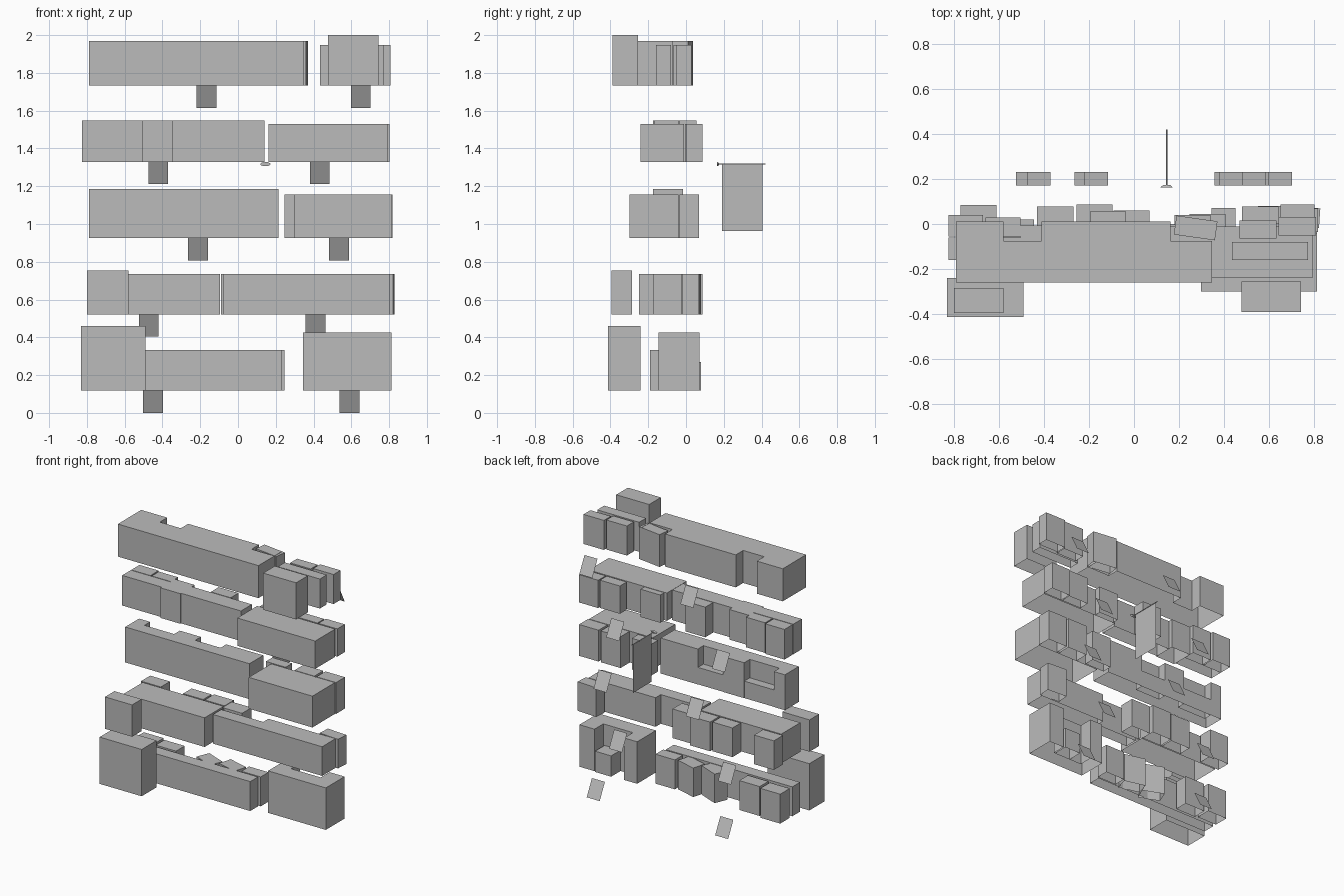
import bpy, bmesh, math
from mathutils import Vector

cube = bpy.data.objects.get("Cube")
if cube:
    bpy.data.objects.remove(cube, do_unlink=True)

grey = bpy.data.materials.new("plain grey")
grey.use_nodes = True
COLOUR = (0.5, 0.5, 0.5, 1)
grey.diffuse_color = COLOUR
grey.node_tree.nodes["Principled BSDF"].inputs["Base Color"].default_value = COLOUR


def finish(name, bm):
    mesh = bpy.data.meshes.new(name)
    bm.to_mesh(mesh)
    bm.free()
    mesh.materials.append(grey)
    ob = bpy.data.objects.new(name, mesh)
    bpy.context.collection.objects.link(ob)
    return ob


def prism(name, outline, z0, z1):
    """Raise a plan outline into walls and a top, open underneath."""
    bm = bmesh.new()
    low = [bm.verts.new((x, y, z0)) for x, y in outline]
    high = [bm.verts.new((x, y, z1)) for x, y in outline]
    for i in range(len(low)):
        bm.faces.new((low[i - 1], low[i], high[i], high[i - 1]))
    bm.faces.new(high)
    return finish(name, bm)


def block(name, x0, x1, y0, y1, z0, z1, turn=0):
    c = Vector(((x0 + x1) / 2, (y0 + y1) / 2, 0))
    ob = prism(name, [(x - c.x, y - c.y) for x, y in
                      ((x0, y0), (x1, y0), (x1, y1), (x0, y1))], z0, z1)
    ob.location = c
    ob.rotation_euler.z = math.radians(turn)
    return ob


def body(name, x0, x1, front, back, z0, z1, notches=()):
    """Long block with recesses (start, end, depth line) along its back."""
    outline = [(x0, front), (x1, front), (x1, back)]
    for a, b, y in sorted(notches, reverse=True):
        outline += [(b, back), (b, y), (a, y), (a, back)]
    outline.append((x0, back))
    clean = [p for i, p in enumerate(outline) if p != outline[i - 1]]
    return prism(name, clean, z0, z1)


def back_blocks(name, z0, z1, rows):
    for i, (x0, x1, y0, y1) in enumerate(rows):
        block(f"{name}_{i + 1}", x0, x1, y0, y1, z0, z1)


def sheet(name, corners):
    bm = bmesh.new()
    bm.faces.new([bm.verts.new(p) for p in corners])
    return finish(name, bm)


def flap(name, x, top):
    """Thin sloping sheet hanging behind a tier."""
    sheet(name, ((x, 0.17, top), (x, 0.23, top - 0.118),
                 (x + 0.105, 0.23, top - 0.118), (x + 0.105, 0.17, top)))


# First tier
z = 0.118
block("tier1_front_block", -0.83, -0.49, -0.413, -0.24, z, 0.46)
block("tier1_body", -0.79, 0.232, -0.19, -0.1, z, 0.333)
body("tier1_right_body", 0.345, 0.812, -0.145, 0.072, z, 0.425, [(0.45, 0.69, -0.03)])
block("tier1_low_block", 0.55, 0.68, -0.03, 0.08, z, 0.27)
back_blocks("tier1_back_block", z, 0.333,
            [(0.09, 0.247, -0.09, 0), (-0.61, -0.445, -0.08, 0.02), (-0.79, -0.63, -0.07, 0.04)])
block("tier1_turned_block_1", -0.275, -0.115, -0.1, 0, z, 0.33, -22)
block("tier1_turned_block_2", -0.095, 0.065, -0.09, 0.01, z, 0.33, -15)

# Second tier
z = 0.522
block("tier2_front_block", -0.8, -0.58, -0.395, -0.285, z, 0.755)
block("tier2_left_body", -0.75, -0.095, -0.25, -0.03, z, 0.735)
body("tier2_right_body", -0.08, 0.803, -0.175, -0.02, z, 0.735, [(-0.08, 0.26, -0.08)])
back_blocks("tier2_back_block", z, 0.735,
            [(-0.77, -0.61, -0.02, 0.085), (-0.43, -0.268, -0.02, 0.077),
             (-0.255, -0.095, -0.02, 0.087), (-0.09, 0.068, -0.05, 0.06)])
block("tier2_turned_block", 0.668, 0.825, -0.013, 0.075, z, 0.735, -4)

# Third tier
z = 0.926
notches = [(-0.7, -0.46, -0.08), (-0.29, -0.085, -0.08)]
body("tier3_left_body", -0.79, 0.215, -0.175, -0.015, z, 1.185, notches)
for i, (a, b, y) in enumerate(notches):
    block(f"tier3_step_{i + 1}", a, b, y, -0.017, z, 1.05)
block("tier3_right_body", 0.297, 0.812, -0.3, -0.04, z, 1.155)
back_blocks("tier3_back_block", z, 1.155,
            [(0.66, 0.818, -0.035, 0.068), (0.482, 0.642, -0.035, 0.068),
             (0.247, 0.407, -0.03, 0.045)])

# Fourth tier
z = 1.327
block("tier4_left_body", -0.825, -0.505, -0.16, -0.06, z, 1.547)
block("tier4_middle_body", -0.505, -0.345, -0.174, -0.007, z, 1.547)
block("tier4_long_body", -0.345, 0.14, -0.166, -0.04, z, 1.547)
back_blocks("tier4_left_back_block", z, 1.547,
            [(-0.825, -0.67, -0.055, 0.04), (-0.66, -0.505, -0.055, 0.028),
             (-0.195, -0.035, -0.035, 0.055)])
block("tier4_right_body", 0.162, 0.793, -0.24, -0.01, z, 1.53)
back_blocks("tier4_right_back_block", z, 1.53,
            [(0.18, 0.34, -0.005, 0.04), (0.48, 0.642, 0, 0.078), (0.65, 0.803, 0, 0.087)])

# Fifth tier
z = 1.732
body("tier5_left_body", -0.79, 0.347, -0.26, 0.01, z, 1.97,
     [(-0.58, -0.41, -0.075), (0.162, 0.347, -0.075)])
block("tier5_turned_block", 0.182, 0.366, -0.06, 0.025, z, 1.968, -8)
block("tier5_front_block", 0.477, 0.743, -0.39, -0.255, z, 2)
block("tier5_right_body", 0.435, 0.774, -0.16, -0.08, z, 1.948)
back_blocks("tier5_back_block", z, 1.948,
            [(0.468, 0.634, -0.065, 0.015), (0.643, 0.808, -0.05, 0.03)])

# Sloping flaps, two under every tier
for tier, (left, right, top) in enumerate((
        (-0.502, 0.537, 0.118), (-0.525, 0.357, 0.522), (-0.265, 0.482, 0.926),
        (-0.475, 0.38, 1.33), (-0.22, 0.597, 1.733)), 1):
    flap(f"tier{tier}_flap_left", left, top)
    flap(f"tier{tier}_flap_right", right, top)

# Hanging banner on its rod, with a wall mount
BANNER_X = 0.145
sheet("banner", ((BANNER_X, 0.19, 0.963), (BANNER_X, 0.405, 0.963),
                 (BANNER_X, 0.405, 1.315), (BANNER_X, 0.19, 1.315)))


def rod(name, r1, r2, y0, y1, height):
    bm = bmesh.new()
    bmesh.ops.create_cone(bm, cap_ends=True, segments=12, radius1=r1, radius2=r2, depth=y1 - y0)
    ob = finish(name, bm)
    ob.rotation_euler.x = -math.pi / 2
    ob.location = (BANNER_X, (y0 + y1) / 2, height)
    return ob


rod("banner_rod", 0.003, 0.003, 0.165, 0.42, 1.317)
mount = rod("rod_mount", 0.027, 0.015, 0.163, 0.174, 1.317)
mount.scale.y = 0.42
